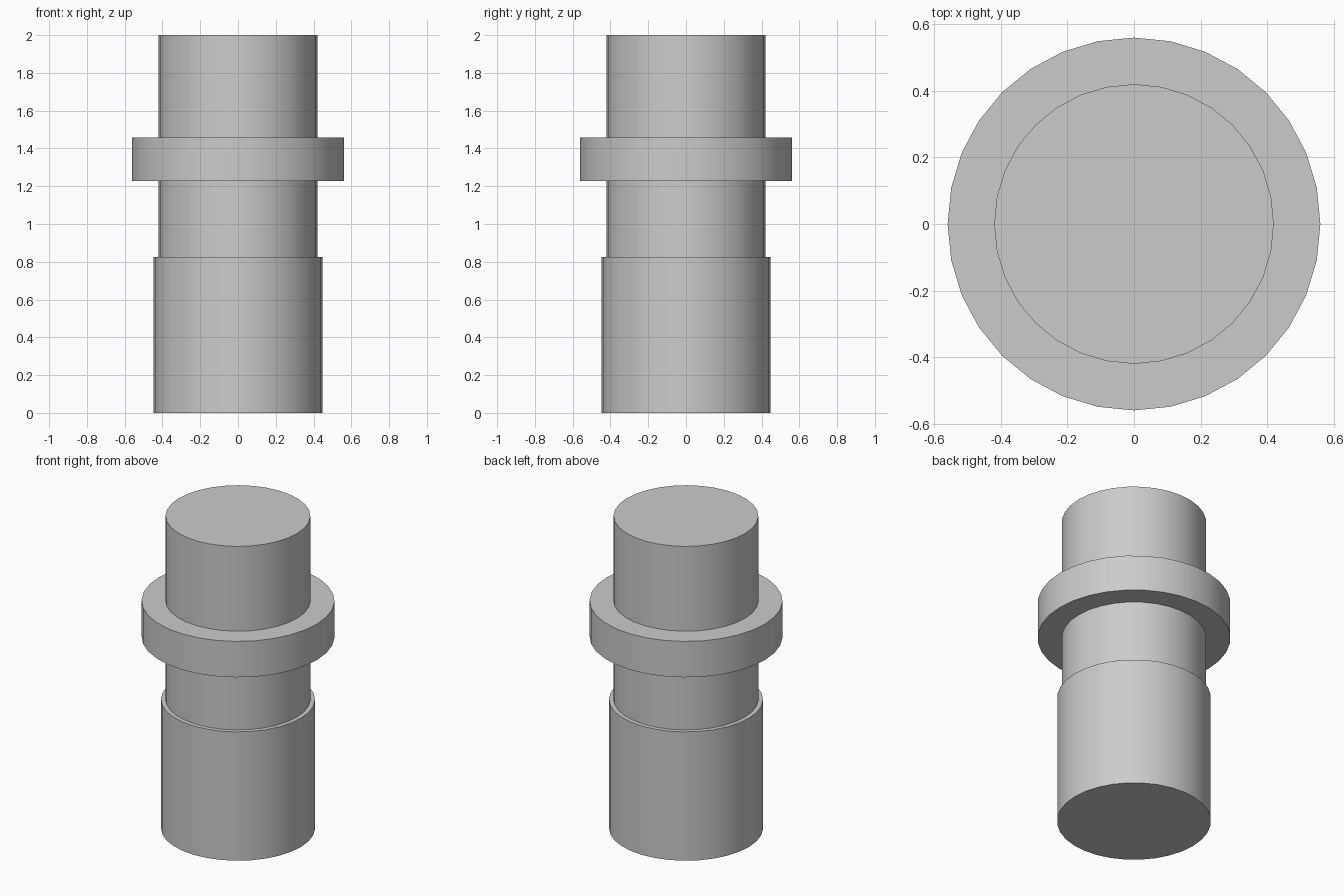
import bpy
import math

cube = bpy.data.objects.get("Cube")
if cube:
    bpy.data.objects.remove(cube, do_unlink=True)

grey = bpy.data.materials.new("plain grey")
grey.use_nodes = True
colour = (0.6, 0.6, 0.6, 1)
grey.diffuse_color = colour
grey.node_tree.nodes["Principled BSDF"].inputs["Base Color"].default_value = colour


def lathe_part(name, radius, bottom, top):
    """Upright 32-sided cylinder with smooth sides and sharp rims."""
    bpy.ops.mesh.primitive_cylinder_add(
        vertices=32, radius=radius, depth=top - bottom,
        location=(0, 0, (bottom + top) / 2))
    part = bpy.context.object
    part.name = name
    part.data.materials.append(grey)
    bpy.ops.object.shade_smooth_by_angle(angle=math.radians(30))
    return part


# Wide lower sleeve, inner shaft rising out of it, and the collar around the shaft
lathe_part("lower_sleeve", 0.447, 0, 0.825)
lathe_part("upper_shaft", 0.42, 0.825, 2)
lathe_part("collar", 0.56, 1.227, 1.457)
